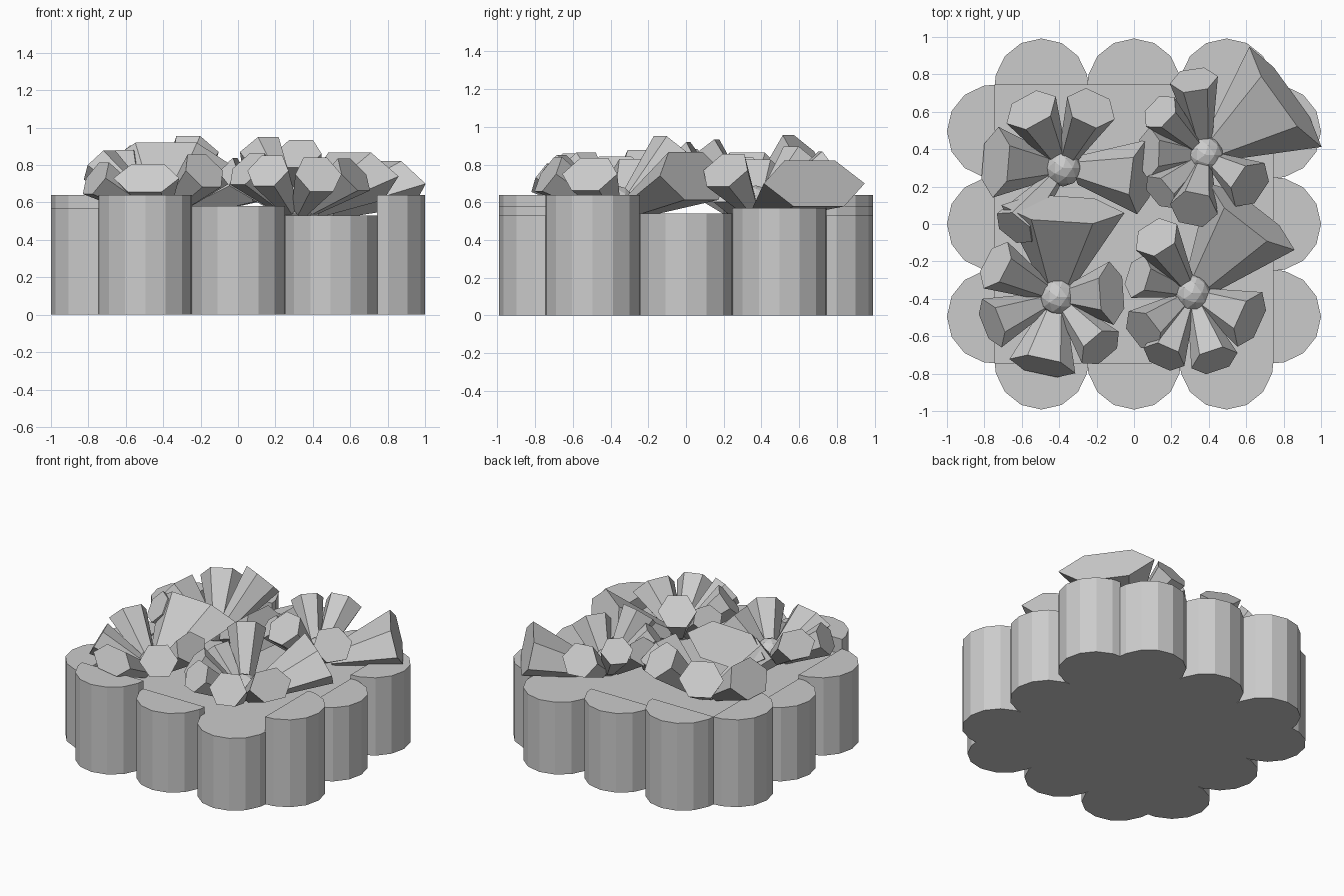
import bpy, bmesh
from math import pi, cos, sin
from mathutils import Vector

if "Cube" in bpy.data.objects:
    bpy.data.objects.remove(bpy.data.objects["Cube"])


def finish(bm, name):
    bmesh.ops.recalc_face_normals(bm, faces=bm.faces)
    me = bpy.data.meshes.new(name)
    bm.to_mesh(me)
    bm.free()
    ob = bpy.data.objects.new(name, me)
    bpy.context.collection.objects.link(ob)
    return ob


def prism(lower, upper, name):
    """Closed solid between two matching rings."""
    bm = bmesh.new()
    a = [bm.verts.new(p) for p in lower]
    b = [bm.verts.new(p) for p in upper]
    n = len(a)
    bm.faces.new(a)
    bm.faces.new(b)
    for i in range(n):
        bm.faces.new((a[i], a[(i + 1) % n], b[(i + 1) % n], b[i]))
    return finish(bm, name)


# square planter body
S, TOP = 0.742, 0.53
sq = [(-S, -S), (S, -S), (S, S), (-S, S)]
prism([(x, y, 0) for x, y in sq], [(x, y, TOP) for x, y in sq], "planter_box")

# half logs around the rim, three per side
R = 0.25
angles = [0] + [pi / 2 + (k - 3) * 2 * pi / 14 for k in range(7)] + [pi]
sides = {
    "front": (-pi / 2, 0.742, (0.64, 0.58, 0.53)),
    "right": (0, 0.75, (0.64, 0.54, 0.57)),
    "back": (pi / 2, 0.742, (0.53, 0.58, 0.64)),
    "left": (pi, 0.75, (0.64, 0.54, 0.57)),
}
for side, (rot, dist, heights) in sides.items():
    out = Vector((cos(rot), sin(rot), 0))
    along = Vector((-sin(rot), cos(rot), 0))
    for i, h in enumerate(heights):
        c = out * dist + along * (i - 1) * 0.495
        ring = [c + along * R * cos(a) + out * R * sin(a) for a in angles]
        ring[0] = c + along * R + out * (S - dist)
        ring[-1] = c - along * R + out * (S - dist)
        prism(ring, [p + Vector((0, 0, h)) for p in ring], f"log_{side}_{i + 1}")


# petal: six-sided bar widening from the flower heart to a flat cap
def petal(heart, tip, w, flat, name):
    axis = (tip - heart).normalized()
    side = axis.cross(Vector((0, 0, 1))).normalized()
    up = side.cross(axis)

    def ring(c, rw, rh):
        return [c + side * rw * cos(k * pi / 3) + up * rh * sin(k * pi / 3) for k in range(6)]
    base = min(0.4 * w, 0.1)
    prism(ring(heart + axis * 0.1, base, 0.055), ring(tip, w, w * flat), name)


# flowers: heart position, then petals (x, y, z of cap centre, half width, flatness)
flowers = {
    "back_left": ((-0.38, 0.30), [
        (-0.55, 0.61, 0.81, 0.15, 0.95), (-0.23, 0.62, 0.87, 0.14, 1.0),
        (-0.74, 0.33, 0.76, 0.19, 0.75), (0.04, 0.25, 0.72, 0.20, 0.75),
        (-0.64, -0.02, 0.80, 0.12, 0.95)]),
    "back_right": ((0.38, 0.37), [
        (0.32, 0.77, 0.78, 0.13, 0.95), (0.81, 0.68, 0.70, 0.33, 0.45),
        (0.62, 0.21, 0.77, 0.14, 0.95), (0.32, 0.08, 0.86, 0.13, 1.0),
        (0.14, 0.17, 0.79, 0.11, 0.8), (0.08, 0.38, 0.76, 0.14, 0.7),
        (0.14, 0.60, 0.83, 0.11, 0.95)]),
    "front_left": ((-0.41, -0.39), [
        (-0.74, -0.22, 0.80, 0.14, 0.8), (-0.76, -0.53, 0.73, 0.14, 0.8),
        (-0.49, -0.76, 0.73, 0.18, 0.55), (-0.18, -0.66, 0.77, 0.13, 0.95),
        (-0.12, -0.37, 0.77, 0.17, 0.65), (-0.38, 0.08, 0.81, 0.33, 0.45)]),
    "front_right": ((0.31, -0.37), [
        (0.02, -0.28, 0.76, 0.12, 0.85), (0.05, -0.57, 0.78, 0.13, 0.95),
        (0.16, -0.71, 0.77, 0.12, 0.95), (0.43, -0.73, 0.75, 0.13, 0.95),
        (0.62, -0.51, 0.75, 0.16, 0.75), (0.12, -0.07, 0.87, 0.13, 1.0),
        (0.63, 0.04, 0.74, 0.29, 0.55)]),
}
for name, ((hx, hy), petals) in flowers.items():
    heart = Vector((hx, hy, 0.55))
    bm = bmesh.new()
    bmesh.ops.create_icosphere(bm, subdivisions=2, radius=0.1)
    bmesh.ops.translate(bm, verts=bm.verts, vec=heart + Vector((0, 0, 0.04)))
    finish(bm, f"flower_heart_{name}")
    for i, (x, y, z, w, f) in enumerate(petals):
        petal(heart - Vector((0, 0, 0.03)), Vector((x, y, z)), w, f, f"petal_{name}_{i + 1}")
